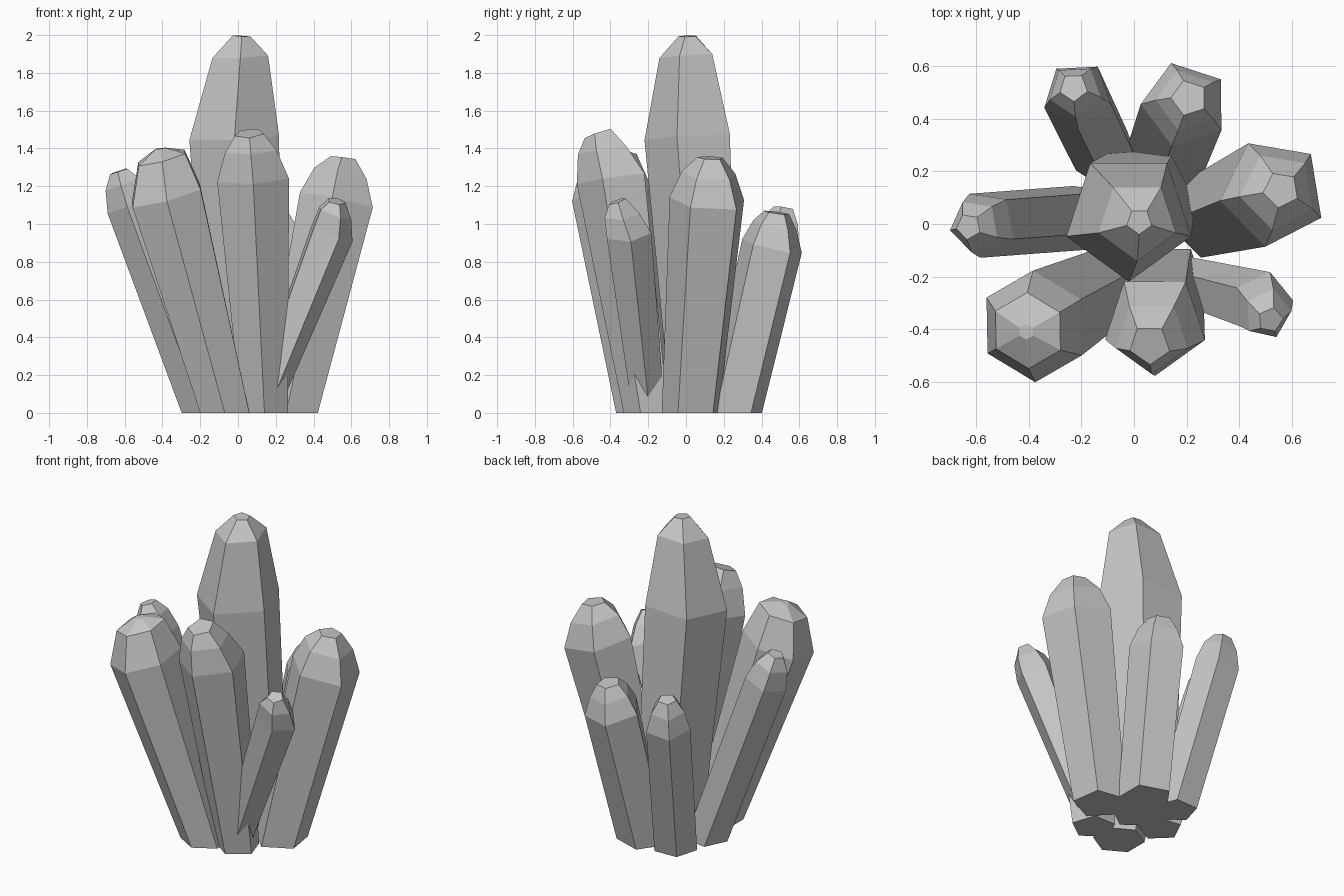
import bpy
import bmesh
import math
from mathutils import Vector

cube = bpy.data.objects.get("Cube")
if cube:
    bpy.data.objects.remove(cube, do_unlink=True)

# Single stone colour
stone = bpy.data.materials.new("grey_stone")
stone.use_nodes = True
grey = (0.57, 0.57, 0.57, 1)
stone.diffuse_color = grey
stone.node_tree.nodes["Principled BSDF"].inputs["Base Color"].default_value = grey


def ring(bm, centre, radius, normal, sides, phase):
    """Regular polygon of vertices facing along the normal."""
    turn = Vector((0, 0, 1)).rotation_difference(normal)
    verts = []
    for i in range(sides):
        angle = math.radians(phase) + math.tau * i / sides
        spoke = Vector((math.cos(angle), math.sin(angle), 0)) * radius
        verts.append(bm.verts.new(centre + turn @ spoke))
    return verts


def crystal(name, base, shoulder, tip, phase, sides=5, cap=0.62, width=0.72):
    """Leaning prism with a faceted cap; base is x, y, radius, the rest x, y, z, radius."""
    foot = Vector((base[0], base[1], 0))
    neck, peak = Vector(shoulder[:3]), Vector(tip[:3])
    axis = (neck - foot).normalized()
    tip_axis = (peak - neck).normalized()
    bm = bmesh.new()
    rings = [
        ring(bm, foot, base[2], Vector((0, 0, 1)), sides, phase),
        ring(bm, neck, shoulder[3], axis, sides, phase),
        ring(bm, neck.lerp(peak, cap), shoulder[3] * width, axis, sides, phase),
        ring(bm, peak, tip[3], tip_axis, sides, phase),
    ]
    for low, high in zip(rings, rings[1:]):
        for i in range(sides):
            j = (i + 1) % sides
            bm.faces.new((low[i], low[j], high[j], high[i]))
    bm.faces.new(reversed(rings[0]))
    bm.faces.new(rings[-1])
    bmesh.ops.recalc_face_normals(bm, faces=bm.faces)
    mesh = bpy.data.meshes.new(name)
    bm.to_mesh(mesh)
    bm.free()
    mesh.materials.append(stone)
    bpy.context.collection.objects.link(bpy.data.objects.new(name, mesh))


# Tall centre crystal
crystal("centre_crystal", base=(0.04, 0.12, 0.2), shoulder=(-0.02, 0.03, 1.46, 0.25),
        tip=(0.02, 0.01, 1.995, 0.05), phase=-90, cap=0.8, width=0.62)

# Crystals leaning outward around it
crystal("front_crystal", base=(0.14, -0.2, 0.13), shoulder=(0.08, -0.38, 1.24, 0.2),
        tip=(0.06, -0.46, 1.48, 0.08), phase=-90)
crystal("front_right_crystal", base=(-0.07, -0.22, 0.15), shoulder=(-0.38, -0.39, 1.15, 0.215),
        tip=(-0.41, -0.41, 1.4, 0.03), phase=-90, sides=6, cap=0.8, width=0.68)
crystal("right_crystal", base=(-0.17, 0.03, 0.13), shoulder=(-0.57, 0, 1.1, 0.13),
        tip=(-0.63, -0.01, 1.28, 0.05), phase=190, width=0.78)
crystal("back_right_crystal", base=(-0.1, 0.25, 0.13), shoulder=(-0.215, 0.49, 0.9, 0.135),
        tip=(-0.23, 0.52, 1.085, 0.055), phase=56, width=0.76)
crystal("back_left_crystal", base=(0.12, 0.25, 0.16), shoulder=(0.195, 0.455, 0.88, 0.17),
        tip=(0.21, 0.48, 1.06, 0.07), phase=36)
crystal("left_crystal", base=(0.28, 0.03, 0.16), shoulder=(0.53, 0.12, 1.12, 0.21),
        tip=(0.56, 0.13, 1.35, 0.07), phase=-27)
crystal("front_left_crystal", base=(0.12, -0.2, 0.09), shoulder=(0.49, -0.305, 0.95, 0.125),
        tip=(0.52, -0.365, 1.12, 0.05), phase=5, width=0.78)
